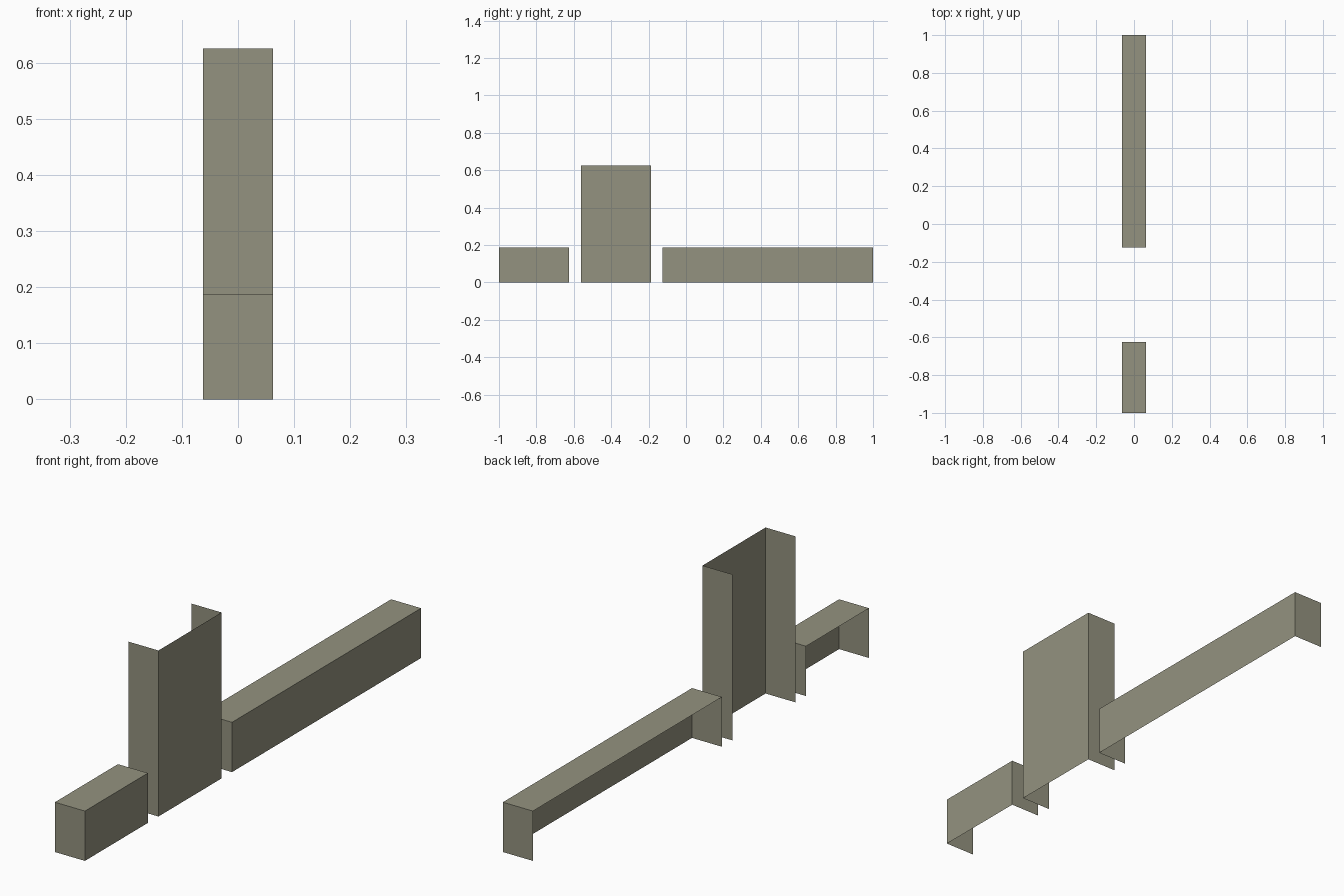
import bpy, bmesh

if "Cube" in bpy.data.objects:
    bpy.data.objects.remove(bpy.data.objects["Cube"])

U = 1 / 16  # grid unit of the model

stone = bpy.data.materials.new("grey olive")
stone.diffuse_color = (0.296, 0.290, 0.214, 1)
stone.use_nodes = True
stone.node_tree.nodes["Principled BSDF"].inputs["Base Color"].default_value = stone.diffuse_color


def open_box(name, y0, y1, height, has_top):
    """Thin-walled box with right side and both ends; left and bottom are open."""
    bm = bmesh.new()
    bmesh.ops.create_cube(bm, size=1)
    for v in bm.verts:
        v.co = (v.co.x * 2 * U,
                (y0 if v.co.y < 0 else y1) * U,
                (0 if v.co.z < 0 else height) * U)
    bm.normal_update()
    # remove the open sides
    gone = [f for f in bm.faces
            if f.normal.x < -0.5 or f.normal.z < -0.5
            or (f.normal.z > 0.5 and not has_top)]
    bmesh.ops.delete(bm, geom=gone, context='FACES')
    mesh = bpy.data.meshes.new(name)
    bm.to_mesh(mesh)
    bm.free()
    mesh.materials.append(stone)
    bpy.context.collection.objects.link(bpy.data.objects.new(name, mesh))


open_box("short_front_block", -16, -10, 3, True)
open_box("tall_open_panel", -9, -3, 10, False)
open_box("long_rear_block", -2, 16, 3, True)
